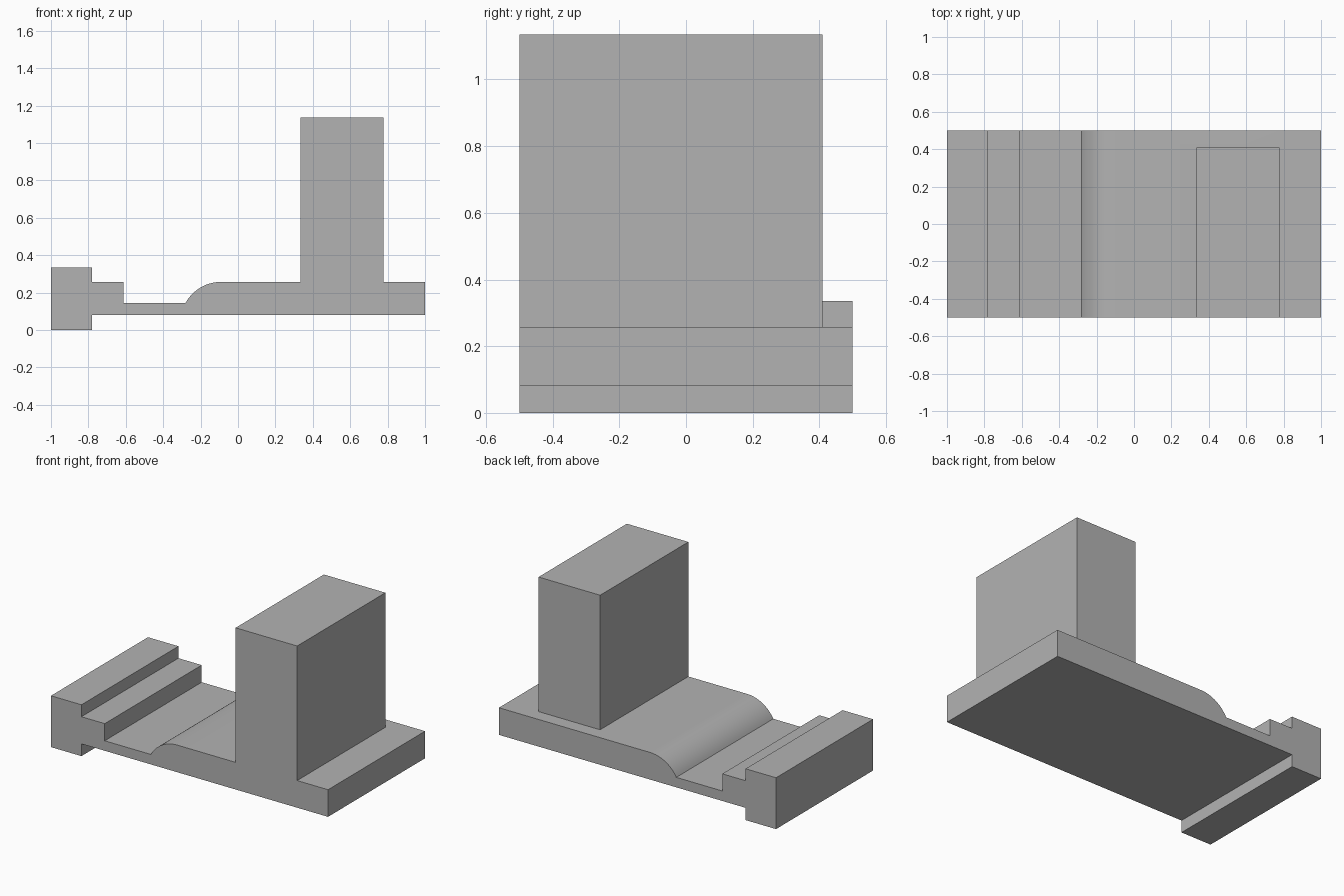
import bpy
import bmesh
from math import asin, cos, sin, radians

cube = bpy.data.objects.get("Cube")
if cube:
    bpy.data.objects.remove(cube, do_unlink=True)

GREY = (0.45, 0.45, 0.45, 1.0)
grey = bpy.data.materials.new("plain grey")
grey.use_nodes = True
grey.diffuse_color = GREY
grey.node_tree.nodes["Principled BSDF"].inputs["Base Color"].default_value = GREY


def extrude_profile(name, profile, y0, y1):
    """Solid made by sweeping an x-z outline from y0 to y1."""
    bm = bmesh.new()
    face = bm.faces.new([bm.verts.new((x, y0, z)) for x, z in profile])
    swept = bmesh.ops.extrude_face_region(bm, geom=[face])
    moved = [v for v in swept["geom"] if isinstance(v, bmesh.types.BMVert)]
    bmesh.ops.translate(bm, verts=moved, vec=(0, y1 - y0, 0))
    bmesh.ops.recalc_face_normals(bm, faces=bm.faces)
    mesh = bpy.data.meshes.new(name)
    bm.to_mesh(mesh)
    bm.free()
    mesh.materials.append(grey)
    obj = bpy.data.objects.new(name, mesh)
    bpy.context.collection.objects.link(obj)
    return obj


# Heights of the base plate
UNDER, TROUGH, TOP = 0.08, 0.145, 0.257

# Rounded shoulder rising from the trough to the top, tangent to the top
start_x, end_x = -0.28, -0.09
run, rise = end_x - start_x, TOP - TROUGH
radius = (run ** 2 + rise ** 2) / (2 * rise)
sweep = asin(run / radius)
STEPS = 16
shoulder = []
for i in range(STEPS + 1):
    a = sweep * (1 - i / STEPS)
    shoulder.append((end_x - radius * sin(a), TOP - radius + radius * cos(a)))

# Base plate with stepped end block and trough
outline = [(-1, 0), (-0.78, 0), (-0.78, UNDER), (1, UNDER), (1, TOP)]
outline += reversed(shoulder)
outline += [(-0.612, TROUGH), (-0.612, TOP), (-0.78, TOP), (-0.78, 0.335), (-1, 0.335)]
base = extrude_profile("base_plate", outline, -0.5, 0.5)

# Upright block, flush with the front of the base, set in at the back
x0, x1 = 0.333, 0.777
tower = extrude_profile(
    "upright_block", [(x0, 0.15), (x1, 0.15), (x1, 1.135), (x0, 1.135)], -0.5, 0.41)
tower.hide_render = True

# Join both into one clean solid
union = base.modifiers.new("join_upright", 'BOOLEAN')
union.operation = 'UNION'
union.solver = 'EXACT'
union.object = tower
bpy.ops.object.select_all(action='DESELECT')
bpy.context.view_layer.objects.active = base
base.select_set(True)
bpy.ops.object.modifier_apply(modifier=union.name)
bpy.data.objects.remove(tower, do_unlink=True)
base.name = "base_with_upright"

# Smooth the shoulder only
bpy.ops.object.shade_smooth_by_angle(angle=radians(25))
